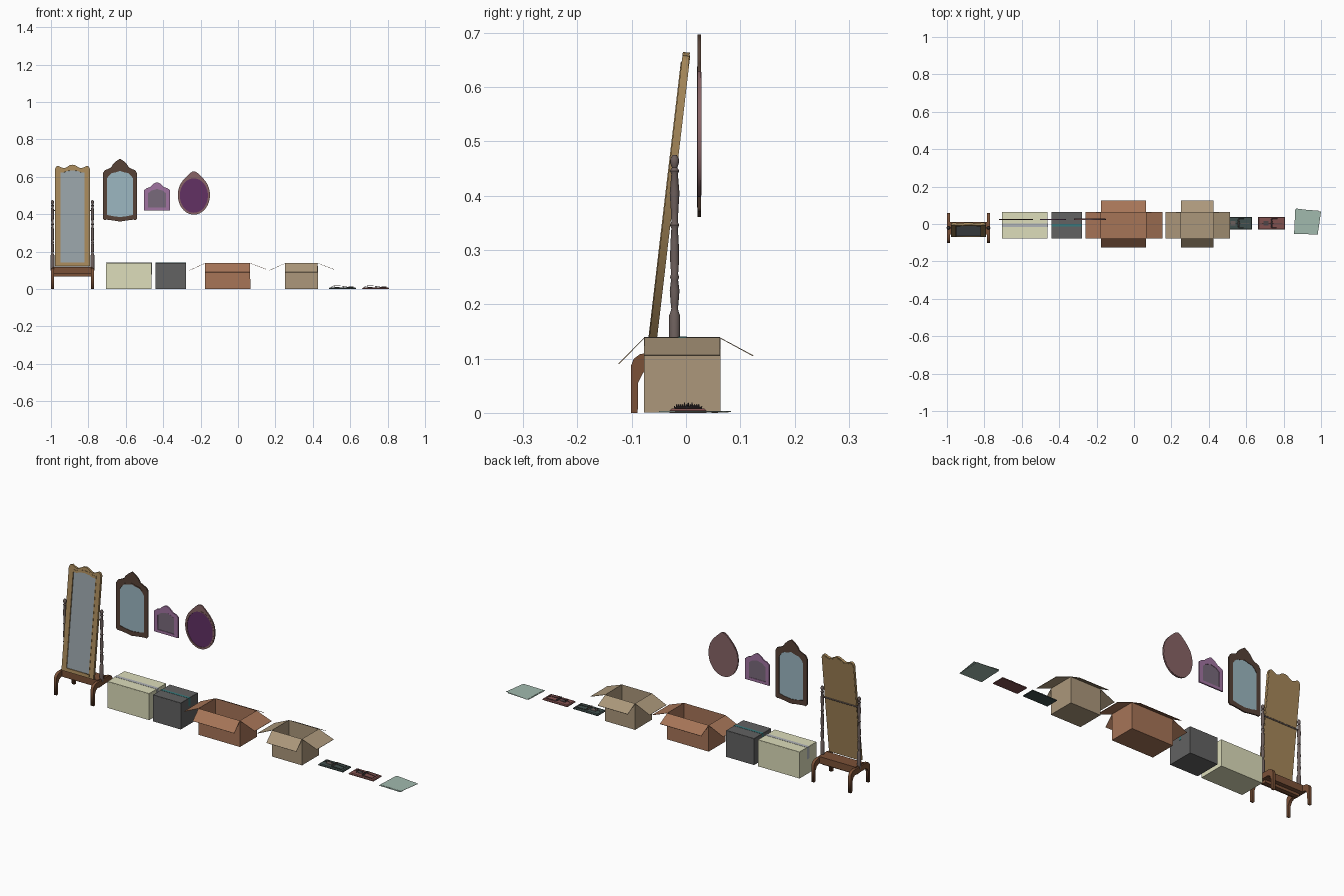
import bpy, bmesh
from math import pi, sin, cos, exp, radians
from mathutils import Vector

if "Cube" in bpy.data.objects:
    bpy.data.objects.remove(bpy.data.objects["Cube"])

MATS = {}

def mat(name, rgb):
    if name not in MATS:
        m = bpy.data.materials.new(name)
        m.diffuse_color = tuple((c / 255) ** 2.2 for c in rgb) + (1,)
        m.use_nodes = True
        m.node_tree.nodes["Principled BSDF"].inputs["Base Color"].default_value = m.diffuse_color
        MATS[name] = m
    return MATS[name]

def add(name, me, material):
    ob = bpy.data.objects.new(name, me)
    bpy.context.collection.objects.link(ob)
    me.materials.clear()
    me.materials.append(material)
    return ob

def from_data(name, verts, faces, material, smooth=False):
    me = bpy.data.meshes.new(name)
    me.from_pydata(verts, [], faces)
    bm = bmesh.new()
    bm.from_mesh(me)
    bmesh.ops.recalc_face_normals(bm, faces=bm.faces)
    bm.to_mesh(me)
    bm.free()
    if smooth:
        me.shade_smooth()
        me.set_sharp_from_angle(angle=radians(40))
    return add(name, me, material)

def box(name, x, y, z, material):
    v = [(a, b, c) for a in x for b in y for c in z]
    f = [(0, 1, 3, 2), (4, 6, 7, 5), (0, 4, 5, 1), (2, 3, 7, 6), (0, 2, 6, 4), (1, 5, 7, 3)]
    return from_data(name, v, f, material)

def curve_mesh(name, splines, material, loc=(0, 0, 0), rot=(0, 0, 0), flat=True, depth=0.0, radius=0.0):
    """Flat outlines (with holes) extruded, or round wires."""
    cu = bpy.data.curves.new(name, 'CURVE')
    cu.dimensions = '2D' if flat else '3D'
    if flat:
        cu.fill_mode = 'BOTH'
        cu.extrude = depth / 2
    else:
        cu.bevel_depth = radius
        cu.bevel_resolution = 1
        cu.use_fill_caps = True
    for pts in splines:
        sp = cu.splines.new('POLY')
        sp.points.add(len(pts) - 1)
        for p, q in zip(sp.points, pts):
            p.co = (q[0], q[1], q[2] if len(q) > 2 else 0, 1)
        sp.use_cyclic_u = flat
    tmp = bpy.data.objects.new(name + "_tmp", cu)
    bpy.context.collection.objects.link(tmp)
    dg = bpy.context.evaluated_depsgraph_get()
    me = bpy.data.meshes.new_from_object(tmp.evaluated_get(dg))
    bpy.data.objects.remove(tmp)
    ob = add(name, me, material)
    ob.location, ob.rotation_euler = loc, rot
    return ob

def sym(half):
    return half + [(-x, z) for x, z in reversed(half) if x > 1e-6]

def grow(pts, s):
    c = (min(p[1] for p in pts) + max(p[1] for p in pts)) / 2
    return [(x * s, c + (z - c) * s) for x, z in pts]

def mirror(name, outer, hole, loc, frame_m, glass_m, depth, tilt=0, back=False):
    """Frame, raised lip, glass and optional back board standing upright."""
    rot = (pi / 2 - tilt, 0, 0)
    n = Vector((0, -cos(tilt), sin(tilt)))
    loc = Vector(loc)
    curve_mesh(name + "_frame", [outer, hole], frame_m, loc, rot, depth=depth)
    curve_mesh(name + "_lip", [grow(hole, 1.05), hole], frame_m, loc + n * depth * .5, rot, depth=depth * .25)
    curve_mesh(name + "_glass", [grow(hole, 1.01)], glass_m, loc, rot, depth=depth * .4)
    if back:
        curve_mesh(name + "_back", [grow(outer, .98)], frame_m, loc - n * depth * .5, rot, depth=depth * .2)

def lathe(name, prof, x, y, material, n=16):
    v = [(x + r * cos(2 * pi * i / n), y + r * sin(2 * pi * i / n), z) for r, z in prof for i in range(n)]
    f = [(j * n + i, j * n + (i + 1) % n, (j + 1) * n + (i + 1) % n, (j + 1) * n + i)
         for j in range(len(prof) - 1) for i in range(n)]
    f += [tuple(range(n)), tuple(range(len(v) - n, len(v)))]
    return from_data(name, v, f, material, True)

# Standing mirror
gold = mat("gold_wood", (165, 135, 90))
brown = mat("brown_wood", (122, 82, 58))
post_m = mat("post_wood", (108, 95, 92))
CX, CY = -0.885, -0.021
outer = sym([(0, 0), (.093, 0), (.093, .525), (.086, .537), (.076, .54), (.06, .532), (.045, .527),
             (.03, .533), (.015, .543), (0, .546)])
hole = sym([(0, .018), (.065, .018), (.065, .505), (.045, .505), (.03, .512), (0, .516)])
mirror("standing_mirror", outer, hole, (CX, -.063, .122), gold, mat("grey_glass", (150, 160, 165)),
       .013, radians(6.7), True)
prof = [(.010, .10), (.010, .18), (.0075, .186), (.006, .192), (.007, .20), (.009, .225), (.0065, .245),
        (.0085, .25), (.0065, .256), (.0085, .285), (.0075, .315), (.006, .34), (.0085, .346), (.006, .352),
        (.007, .375), (.009, .405), (.006, .44), (.0085, .446), (.005, .452), (.008, .46), (.008, .468), (.004, .475)]
leg = [(.08, 0), (.08, .088), (.075, .1), (.064, .108), (.045, .112), (0, .114), (0, .085), (.045, .082),
       (.058, .074), (.067, .056), (.068, 0)]
leg = leg[:5] + [(-y, z) for y, z in reversed(leg[:5])] + [(-y, z) for y, z in leg[7:][::-1]][::-1] + leg[7:][::1]
half = [(.045, .082), (.058, .074), (.067, .056), (.068, 0)]
leg = [(.08, 0), (.08, .088), (.075, .1), (.064, .108), (.045, .112)]
leg = leg + [(-y, z) for y, z in reversed(leg)] + [(-y, z) for y, z in reversed(half)] + half
for s, side in ((-1, "left"), (1, "right")):
    x = CX + s * .107
    lathe("post_" + side, prof, x, CY, post_m)
    curve_mesh("legs_" + side, [leg], brown, (x, CY, 0), (pi / 2, 0, pi / 2), depth=.015)
box("base_board", (CX - .107, CX + .107), (-.056, .012), (.082, .118), brown)
box("base_rail", (CX - .1, CX + .1), (-.032, -.01), (.068, .083), brown)
curve_mesh("pivot_rod", [[(CX - .108, CY, .42), (CX + .108, CY, .42)]], post_m, flat=False, radius=.004)

# Tall wall mirror
outer = sym([(0, .361), (.03, .366), (.07, .371), (.085, .37), (.092, .378), (.092, .618), (.082, .635),
             (.06, .644), (.046, .652), (.037, .668), (.02, .684), (0, .697)])
hole = sym([(0, .385), (.04, .39), (.07, .397), (.07, .59), (.06, .606), (.045, .62), (.02, .625), (0, .632)])
mirror("tall_wall_mirror", outer, hole, (-.631, .0245, 0), mat("dark_wood", (88, 68, 58)),
       mat("blue_glass", (155, 182, 192)), .007)

# Small wall mirror
outer = sym([(0, .42), (.07, .42), (.07, .528), (.055, .54), (.038, .545), (.025, .558), (.012, .567), (0, .571)])
hole = sym([(0, .435), (.048, .435), (.048, .512), (.03, .527), (0, .535)])
mirror("small_wall_mirror", outer, hole, (-.433, .0245, 0), mat("lilac", (160, 115, 160)),
       mat("smoke_glass", (120, 105, 122)), .007)

# Oval wall mirror
ring = [2 * pi * i / 48 for i in range(48)]
outer = [(.086 * cos(a), .503 + .105 * sin(a) + (.022 * exp(-(cos(a) / .38) ** 2) if sin(a) > 0 else 0)) for a in ring]
hole = [(.075 * cos(a), .5 + .092 * sin(a)) for a in ring]
mirror("oval_wall_mirror", outer, hole, (-.236, .0245, 0), mat("rose_wood", (135, 100, 102)),
       mat("purple_glass", (98, 52, 100)), .007, 0, True)

# Cartons: walls and floor, plus either taped lid or spread flaps
Y0, Y1, H = -.077, .063, .138

def carton(name, x0, x1, material, flaps):
    v = [(x, y, z) for z in (0.0015, H) for x, y in ((x0, Y0), (x1, Y0), (x1, Y1), (x0, Y1))]
    f = [(0, 3, 2, 1)] + [(i, (i + 1) % 4, 4 + (i + 1) % 4, 4 + i) for i in range(4)]
    if flaps:
        v += [(x0, -.124, .09), (x1, -.124, .09), (x1 + .086, Y0, .106), (x1 + .086, Y1, .106),
              (x1, .124, .105), (x0, .124, .105), (x0 - .084, Y1, .1), (x0 - .084, Y0, .1)]
    me = bpy.data.meshes.new(name)
    me.from_pydata(v, [], f + ([(4 + i, 4 + (i + 1) % 4, 9 + 2 * i, 8 + 2 * i) for i in range(4)] if flaps else []))
    ob = add(name, me, material)
    so = ob.modifiers.new("thickness", 'SOLIDIFY')
    so.thickness, so.offset = .002, 0
    return ob

def taped(name, x0, x1, material, tape_m, drop, w):
    carton(name, x0, x1, material, False)
    yc = (Y0 + Y1) / 2
    box(name + "_front_lid", (x0, x1), (Y0, yc - .001), (H, H + .002), material)
    box(name + "_back_lid", (x0, x1), (yc + .001, Y1), (H, H + .002), material)
    box(name + "_tape", (x0 - .002, x1 + .002), (yc - w, yc + w), (H + .002, H + .003), tape_m)
    for x, side in ((x0 - .002, "left"), (x1 + .001, "right")):
        box(name + "_tape_" + side, (x, x + .001), (yc - w, yc + w), (H - drop, H + .003), tape_m)

taped("cream_carton", -.704, -.463, mat("cream_card", (220, 220, 185)), mat("grey_tape", (175, 178, 182)), .06, .009)
taped("dark_carton", -.44, -.279, mat("dark_card", (98, 98, 98)), mat("teal_tape", (60, 120, 122)), .04, .007)
carton("open_carton_large", -.176, .065, mat("rust_card", (165, 116, 88)), True)
carton("open_carton_small", .252, .426, mat("tan_card", (170, 150, 122)), True)

# Spring traps: board, coil, snap bar, trigger plate and catch rod
def trap(name, cx, base_m, metal_m):
    cy = .004
    b = [(cx + s * u, cy + t * w, z) for u, w, z in ((.072, .034, 0), (.072, .034, .004), (.068, .030, .008))
         for s, t in ((-1, -1), (1, -1), (1, 1), (-1, 1))]
    f = [(0, 1, 2, 3), (8, 9, 10, 11)] + [(k + i, k + (i + 1) % 4, k + 4 + (i + 1) % 4, k + 4 + i)
                                          for k in (0, 4) for i in range(4)]
    from_data(name + "_board", b, f, base_m)
    coil = [(cx + .0035 * cos(i * pi / 4), cy - .022 + .044 * i / 96, .0115 + .0035 * sin(i * pi / 4)) for i in range(97)]
    bar = [(cx, cy - .025, .0115), (cx + .058, cy - .025, .0095), (cx + .058, cy + .025, .0095), (cx, cy + .025, .0115)]
    rod = [(cx - .062, cy, .01), (cx - .045, cy, .018), (cx - .02, cy, .0175), (cx + .058, cy, .0115)]
    for part, pts in (("coil", coil), ("snap_bar", bar), ("catch_rod", rod)):
        curve_mesh(name + "_" + part, [pts], metal_m, flat=False, radius=.0011)
    box(name + "_trigger_plate", (cx - .044, cx - .016), (cy - .012, cy + .012), (.0095, .011), metal_m)
    for t in (-1, 1):
        box(name + "_trigger_tab", (cx - .044, cx - .040), (cy + t * .007 - .001, cy + t * .007 + .001), (.008, .019), metal_m)

trap("dark_trap", .559, mat("green_black", (66, 80, 78)), mat("iron", (105, 95, 92)))
trap("red_trap", .736, mat("maroon", (128, 82, 80)), mat("dark_iron", (80, 70, 72)))

# Two overlapping loose sheets
paper = mat("pale_green_paper", (160, 184, 172))
sheets = [("lower_sheet", [(.856, -.053), (.984, -.056), (.986, .072), (.862, .078)], .001),
          ("upper_sheet", [(.862, -.046), (.983, -.05), (1.0, .066), (.866, .083)], .0025)]
for name, pts, z in sheets:
    curve_mesh(name, [pts], paper, (0, 0, z), depth=.0012)
